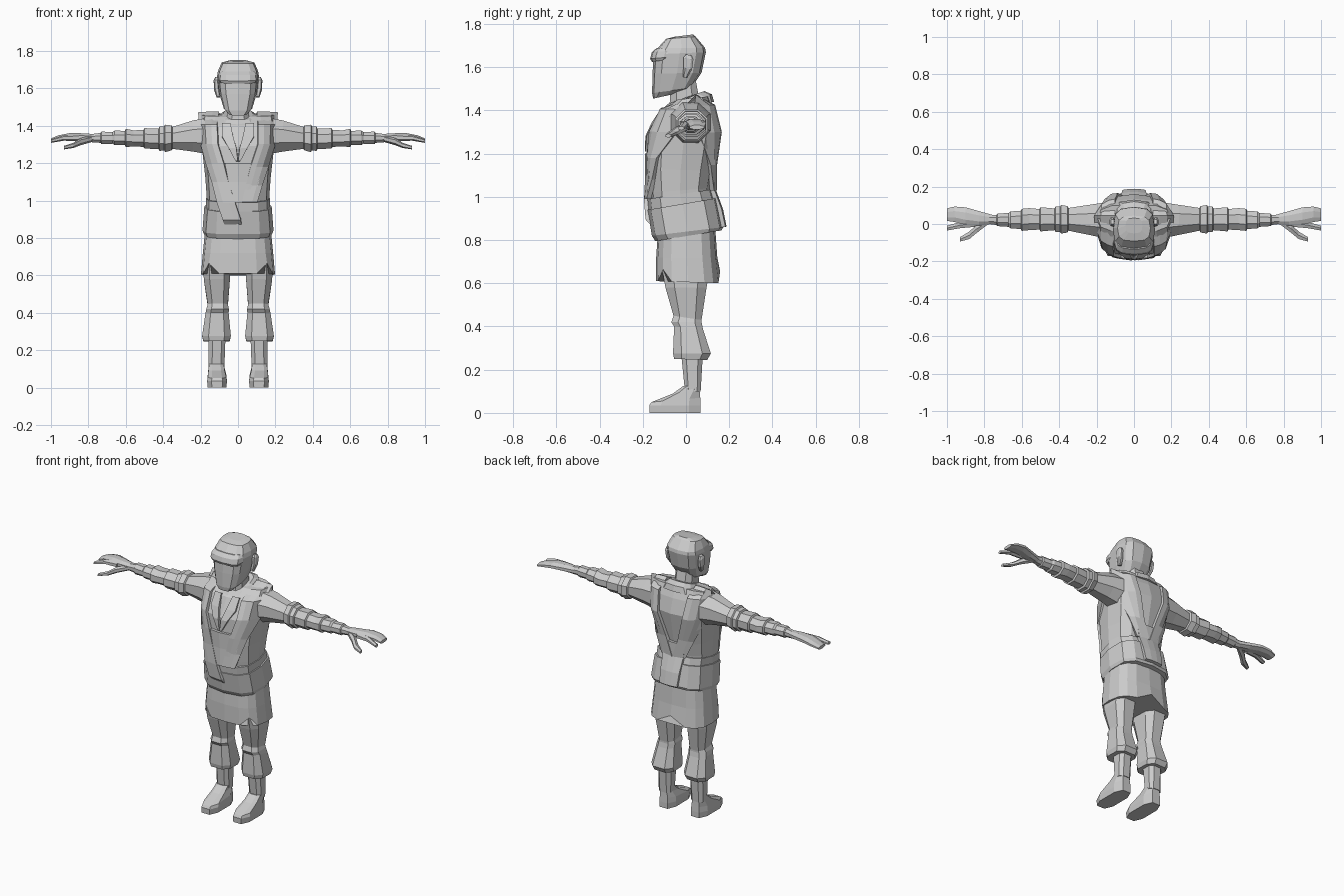
import bpy, bmesh, math
from mathutils import Vector
from mathutils.bvhtree import BVHTree

grey = bpy.data.materials.new("light_grey")
grey.diffuse_color = (0.6, 0.6, 0.6, 1)


def make(name, verts, faces, mirror=False, thick=0):
    """Mesh object with optional mirror and thickness."""
    bm = bmesh.new()
    vs = [bm.verts.new(v) for v in verts]
    for f in faces:
        bm.faces.new([vs[i] for i in f])
    bmesh.ops.recalc_face_normals(bm, faces=bm.faces)
    me = bpy.data.meshes.new(name)
    bm.to_mesh(me)
    bm.free()
    me.materials.append(grey)
    ob = bpy.data.objects.new(name, me)
    bpy.context.collection.objects.link(ob)
    if thick:
        m = ob.modifiers.new("thickness", 'SOLIDIFY')
        m.thickness, m.offset = thick, 0
    if mirror:
        m = ob.modifiers.new("mirror", 'MIRROR')
        m.use_mirror_merge = False
    return ob


def loft(name, rings, mirror=False):
    n = len(rings[0])
    faces = [(r * n + i, r * n + (i + 1) % n, (r + 1) * n + (i + 1) % n, (r + 1) * n + i)
             for r in range(len(rings) - 1) for i in range(n)]
    faces += [tuple(range(n)), tuple(range((len(rings) - 1) * n, len(rings) * n))]
    return make(name, [p for r in rings for p in r], faces, mirror)


def power(v, e):
    return math.copysign(abs(v) ** e, v)


def level(zf, zb, hw, yf, yb, cx=0, n=12, e=0.7):
    """Rounded-box ring, tilted from front height zf to back height zb."""
    pts = []
    for i in range(n):
        a = 2 * math.pi * (i + (0.5 if n == 8 else 0)) / n
        k = 1.08 if n == 8 else 1
        s = max(-1, min(1, k * power(math.sin(a), e)))
        c = max(-1, min(1, k * power(math.cos(a), e)))
        t = (s + 1) / 2
        pts.append(Vector((cx + hw * c, yf + (yb - yf) * t, zf + (zb - zf) * t)))
    return pts


def upright(name, rows, mirror=False, **kw):
    """Rows: front z, back z, half width, front y, back y, centre x."""
    return loft(name, [level(*r, **kw) for r in rows], mirror)


def limb(name, rows, n=8):
    """Rows along x: x, centre y, centre z, y radius, z radius."""
    loft(name, [[Vector((x, y + 1.06 * ry * math.cos(2 * math.pi * (i + .5) / n),
                         z + 1.06 * rz * math.sin(2 * math.pi * (i + .5) / n)))
                 for i in range(n)] for x, y, z, ry, rz in rows], True)


# Torso, belt and sash
torso = upright("tunic_torso", [
    (0.90, 0.92, .165, -.15, .11), (1.02, 1.04, .168, -.165, .11),
    (1.13, 1.12, .175, -.175, .125), (1.29, 1.31, .195, -.172, .160),
    (1.40, 1.40, .205, -.115, .135), (1.45, 1.465, .195, -.045, .105)])
belt = upright("belt", [(.795, .845, .182, -.142, .165), (.82, .86, .190, -.158, .172),
                        (.94, .995, .180, -.178, .145)])
sash = upright("upper_sash", [(.93, .98, .172, -.172, .138), (.99, 1.035, .172, -.178, .122)])

# Skirt with slits in the hem
skirt = [level(*r, n=16) for r in [
    (.84, .86, .175, -.13, .135), (.72, .72, .188, -.138, .145),
    (.61, .60, .198, -.138, .158)]]
for i in (4, 10, 14):
    skirt[2][i].z += .055
loft("skirt", skirt)

# Legs, shins and shoes
upright("trousers", [
    (.66, .66, .072, -.11, .11, .112), (.58, .58, .070, -.095, .095, .113),
    (.45, .43, .054, -.058, .072, .108), (.42, .42, .060, -.068, .072, .109),
    (.40, .39, .062, -.055, .078, .112), (.275, .275, .077, -.060, .115, .115),
    (.25, .245, .070, -.055, .098, .115)], True, n=8)
upright("shins", [(.27, .27, .045, -.022, .078, .112), (.10, .10, .042, -.005, .068, .115)],
        True, n=8)
upright("shoes", [
    (0, 0, .050, -.168, .068, .112), (.035, .035, .053, -.170, .068, .112),
    (.05, .07, .050, -.160, .066, .112), (.09, .11, .043, -.060, .064, .115),
    (.125, .125, .040, -.012, .062, .115)], True, n=8)

# Sleeves with rolled cuffs and forearm wraps
limb("sleeves", [
    (.17, .02, 1.345, .095, .098), (.24, .022, 1.345, .082, .085),
    (.35, .025, 1.335, .062, .060), (.355, .025, 1.335, .072, .068),
    (.39, .025, 1.332, .078, .075), (.395, .025, 1.332, .070, .066),
    (.42, .025, 1.33, .070, .066), (.425, .025, 1.33, .058, .054)])
limb("forearms", [
    (.41, .025, 1.33, .058, .055), (.50, .025, 1.332, .066, .056),
    (.505, .025, 1.332, .056, .046), (.56, .026, 1.332, .060, .044),
    (.60, .022, 1.335, .060, .050), (.605, .022, 1.335, .050, .038),
    (.66, .022, 1.335, .046, .040), (.67, .022, 1.335, .038, .032),
    (.73, .022, 1.335, .034, .034), (.735, .022, 1.335, .028, .027),
    (.78, .025, 1.333, .025, .023)])
limb("palms", [
    (.76, .025, 1.333, .025, .022), (.83, .030, 1.338, .040, .022),
    (.90, .042, 1.342, .048, .019), (.96, .052, 1.334, .042, .015),
    (1.0, .050, 1.322, .034, .010)])
limb("index_fingers", [(.85, .005, 1.335, .022, .018), (.93, -.006, 1.335, .018, .014),
                       (1.0, -.022, 1.318, .014, .009)], n=6)
limb("thumbs", [(.78, .015, 1.33, .018, .016), (.84, -.025, 1.315, .024, .018),
                (.88, -.060, 1.295, .022, .013), (.93, -.082, 1.283, .013, .009)], n=6)

# Neck, collar and head
upright("neck", [(1.38, 1.42, .075, -.085, .085), (1.44, 1.46, .060, -.075, .060),
                 (1.54, 1.54, .058, -.07, .045)], n=8)
upright("collar", [(1.39, 1.44, .125, -.12, .130), (1.43, 1.475, .098, -.085, .120),
                   (1.435, 1.49, .080, -.072, .085)])
upright("head", [
    (1.455, 1.475, .050, -.152, -.06), (1.48, 1.505, .076, -.157, .025),
    (1.57, 1.575, .100, -.155, .072), (1.66, 1.67, .112, -.150, .092),
    (1.69, 1.69, .108, -.130, .088), (1.732, 1.742, .088, -.092, .045),
    (1.742, 1.752, .045, -.05, .032)], e=.65)
upright("cap_brim", [(1.625, 1.64, .098, -.158, -.06), (1.64, 1.65, .106, -.166, -.04),
                     (1.67, 1.68, .104, -.158, -.03), (1.69, 1.69, .095, -.135, -.02)])
upright("ears", [(1.555, 1.55, .010, -.015, .005, .105), (1.60, 1.59, .014, -.012, .028, .114),
                 (1.645, 1.635, .013, -.012, .034, .117), (1.66, 1.655, .008, .0, .025, .115)],
        True, n=8)

# Cloth bands laid on the torso and belt
trees = []
for ob in (torso, belt, sash):
    trees.append(BVHTree.FromPolygons([v.co for v in ob.data.vertices],
                                      [p.vertices for p in ob.data.polygons]))


def drape(x, z, side):
    hits = [t.ray_cast(Vector((x, side, z)), Vector((0, -side, 0)))[0] for t in trees]
    ys = [h.y * side for h in hits if h]
    if ys:
        return Vector((x, side * (max(ys) + .008), z))
    near = trees[0].find_nearest(Vector((x, side * .05, z)))[0]
    return Vector((x, near.y + side * .008, z))


def band(name, rows, mirror=False, thick=.022, cols=3):
    """Rows: x start, x end, z, side (-1 front, 1 back, 0 over the shoulder)."""
    verts = []
    for a, b, z, side in rows:
        for i in range(cols + 1):
            x = a + (b - a) * i / cols
            verts.append(drape(x, z, side) if side else Vector((x, .045, z)))
    w = cols + 1
    faces = [(r * w + i, r * w + i + 1, (r + 1) * w + i + 1, (r + 1) * w + i)
             for r in range(len(rows) - 1) for i in range(cols)]
    make(name, verts, faces, mirror, thick)


back = [(.205, .10, 1.465, 0), (.20, .10, 1.42, 1), (.185, .085, 1.30, 1),
        (.13, .04, 1.15, 1), (.08, .0, 1.03, 1)]
band("left_strap", [(.10, .02, .99, -1), (.125, .04, 1.08, -1), (.155, .065, 1.18, -1),
                    (.19, .105, 1.30, -1), (.20, .105, 1.40, -1)] + back)
band("right_strap", [(-a, -b, z, s) for a, b, z, s in [
    (.035, -.04, .785, -1), (.08, -.015, .90, -1), (.11, .015, .99, -1), (.135, .05, 1.10, -1),
    (.165, .075, 1.20, -1), (.19, .105, 1.30, -1), (.20, .11, 1.40, -1)] + back])
band("back_tail", [(-.085, .085, 1.12, 1), (-.07, .07, 1.03, 1), (-.065, .065, .94, 1),
                   (-.06, .06, .86, 1)])
band("lapels", [(.085, .04, 1.41, -1), (.085, .025, 1.34, -1), (.05, .008, 1.28, -1),
                (.012, .0, 1.21, -1)], True, .018)
band("front_panel", [(-.07, .13, 1.20, -1), (-.05, .11, 1.10, -1), (-.03, .08, .99, -1)],
     thick=.018)
